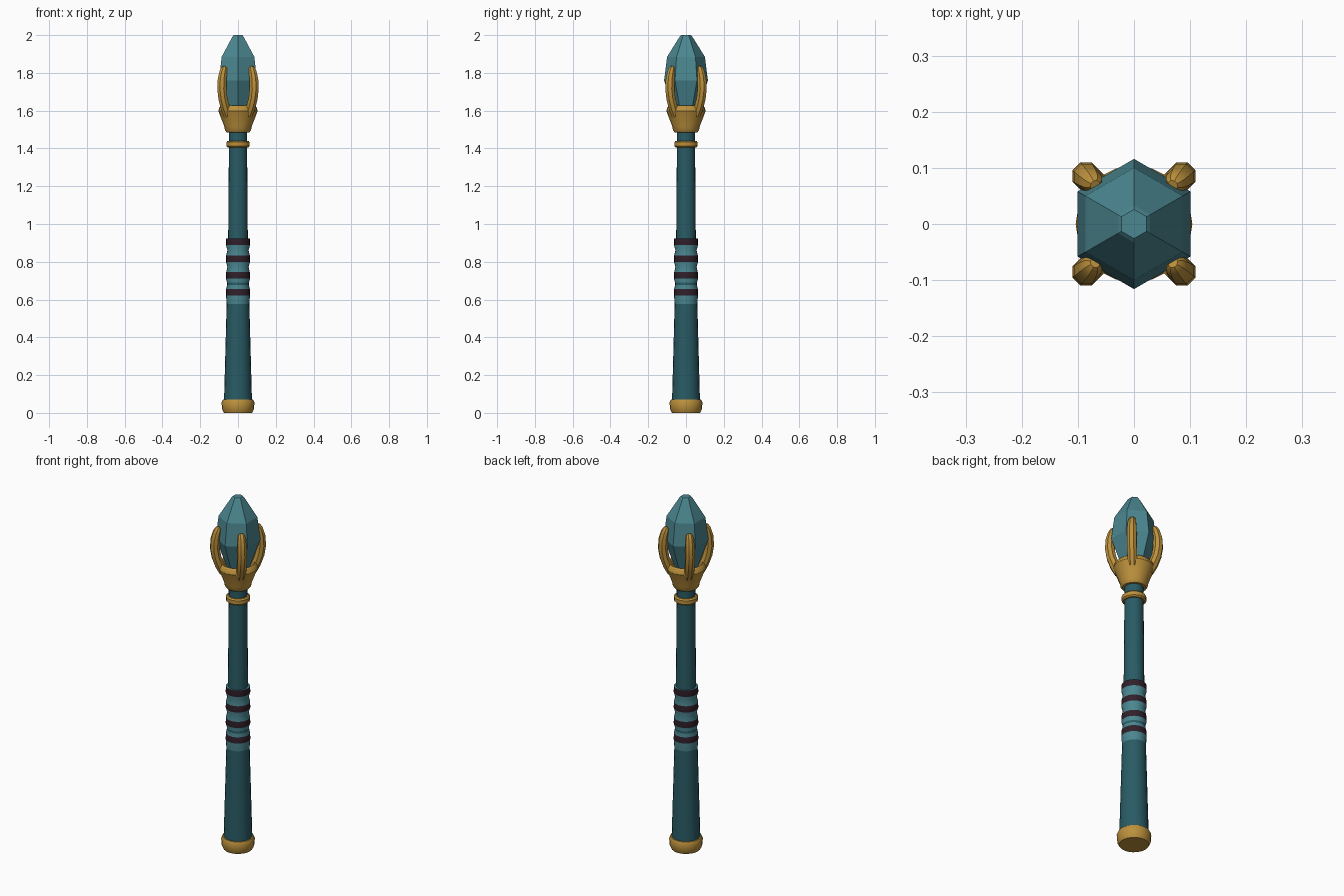
import bpy, bmesh
from math import pi, cos, sin, radians
from mathutils import Vector

cube = bpy.data.objects.get("Cube")
if cube:
    bpy.data.objects.remove(cube)


def material(name, rgb):
    m = bpy.data.materials.new(name)
    m.use_nodes = True
    m.diffuse_color = (*rgb, 1)
    bsdf = next(n for n in m.node_tree.nodes if n.type == 'BSDF_PRINCIPLED')
    bsdf.inputs["Base Color"].default_value = (*rgb, 1)
    return m


DARK_TEAL = material("dark_teal", (0.022, 0.105, 0.128))
TEAL = material("light_teal", (0.07, 0.24, 0.28))
GOLD = material("gold", (0.5, 0.28, 0.045))
PLUM = material("dark_plum", (0.03, 0.014, 0.023))


def loft(name, rings, mats, smooth=True, rule=None):
    """Bridge equal rings of points, cap both ends."""
    bm = bmesh.new()
    loops = [[bm.verts.new(p) for p in ring] for ring in rings]
    n = len(loops[0])
    for level, (a, b) in enumerate(zip(loops, loops[1:])):
        for i in range(n):
            j = (i + 1) % n
            f = bm.faces.new((a[i], a[j], b[j], b[i]))
            f.material_index = rule(level) if rule else 0
    bm.faces.new(loops[0][::-1])
    bm.faces.new(loops[-1])
    bmesh.ops.recalc_face_normals(bm, faces=bm.faces)
    mesh = bpy.data.meshes.new(name)
    bm.to_mesh(mesh)
    bm.free()
    for m in mats:
        mesh.materials.append(m)
    ob = bpy.data.objects.new(name, mesh)
    bpy.context.collection.objects.link(ob)
    if smooth:
        bpy.ops.object.select_all(action='DESELECT')
        ob.select_set(True)
        bpy.context.view_layer.objects.active = ob
        bpy.ops.object.shade_smooth_by_angle(angle=radians(32))
    return ob


def lathe(name, profile, mats, sides=20, turn=0.0, smooth=True, rule=None):
    """Revolve (radius, height) pairs around z."""
    rings = [[(r * cos(turn + 2 * pi * i / sides), r * sin(turn + 2 * pi * i / sides), z)
              for i in range(sides)] for r, z in profile]
    return loft(name, rings, mats, smooth, rule)


# Handle
lathe("pommel", [(0.075, 0), (0.084, 0.018), (0.087, 0.055), (0.08, 0.07)], [GOLD])
lathe("shaft", [(0.074, 0.06), (0.06, 0.58), (0.052, 0.92), (0.048, 1.42), (0.048, 1.5)],
      [DARK_TEAL])
lathe("collar_ring", [(0.055, 1.405), (0.062, 1.412), (0.062, 1.433), (0.055, 1.44)], [GOLD])

# Grip: four dark straps with padded bulges between them
grip = [(0.06, 0.575)]
for k in range(4):
    z = 0.622 + k * 0.0885
    grip += [(0.0635, z), (0.0625, z + 0.035)]
    if k < 3:
        grip.append((0.056, z + 0.062))
# levels cycle as padding, strap, padding
lathe("grip", grip, [TEAL, PLUM], rule=lambda level: 1 if level % 3 == 1 else 0)

# Head cup
lathe("head_cup", [(0.06, 1.485), (0.069, 1.497), (0.072, 1.515), (0.104, 1.598),
                   (0.1, 1.615), (0.088, 1.628), (0.078, 1.615), (0.07, 1.6)], [GOLD])

# Six-sided crystal
lathe("crystal", [(0.06, 1.6), (0.116, 1.76), (0.1, 1.885), (0.033, 1.993), (0.026, 2.0)],
      [TEAL], sides=6, turn=pi / 2, smooth=False)

# Claws: tapered tubes on the diagonals, as (distance from axis, height, thickness)
claw = [(0.075, 1.575, 0.024), (0.095, 1.615, 0.026), (0.113, 1.665, 0.026),
        (0.121, 1.715, 0.026), (0.119, 1.765, 0.025), (0.11, 1.805, 0.022),
        (0.102, 1.825, 0.017), (0.098, 1.833, 0.009)]
for k, side in enumerate(("back_left", "back_right", "front_right", "front_left")):
    a = pi / 4 + k * pi / 2
    out, across = Vector((cos(a), sin(a), 0)), Vector((-sin(a), cos(a), 0))
    rings = []
    for i, (d, z, r) in enumerate(claw):
        lo, hi = claw[max(i - 1, 0)], claw[min(i + 1, len(claw) - 1)]
        along = (out * (hi[0] - lo[0]) + Vector((0, 0, hi[1] - lo[1]))).normalized()
        normal = across.cross(along)
        center = out * d + Vector((0, 0, z))
        rings.append([center + r * (cos(t) * normal + sin(t) * across)
                      for t in (pi / 8 + j * pi / 4 for j in range(8))])
    loft("claw_" + side, rings, [GOLD])
